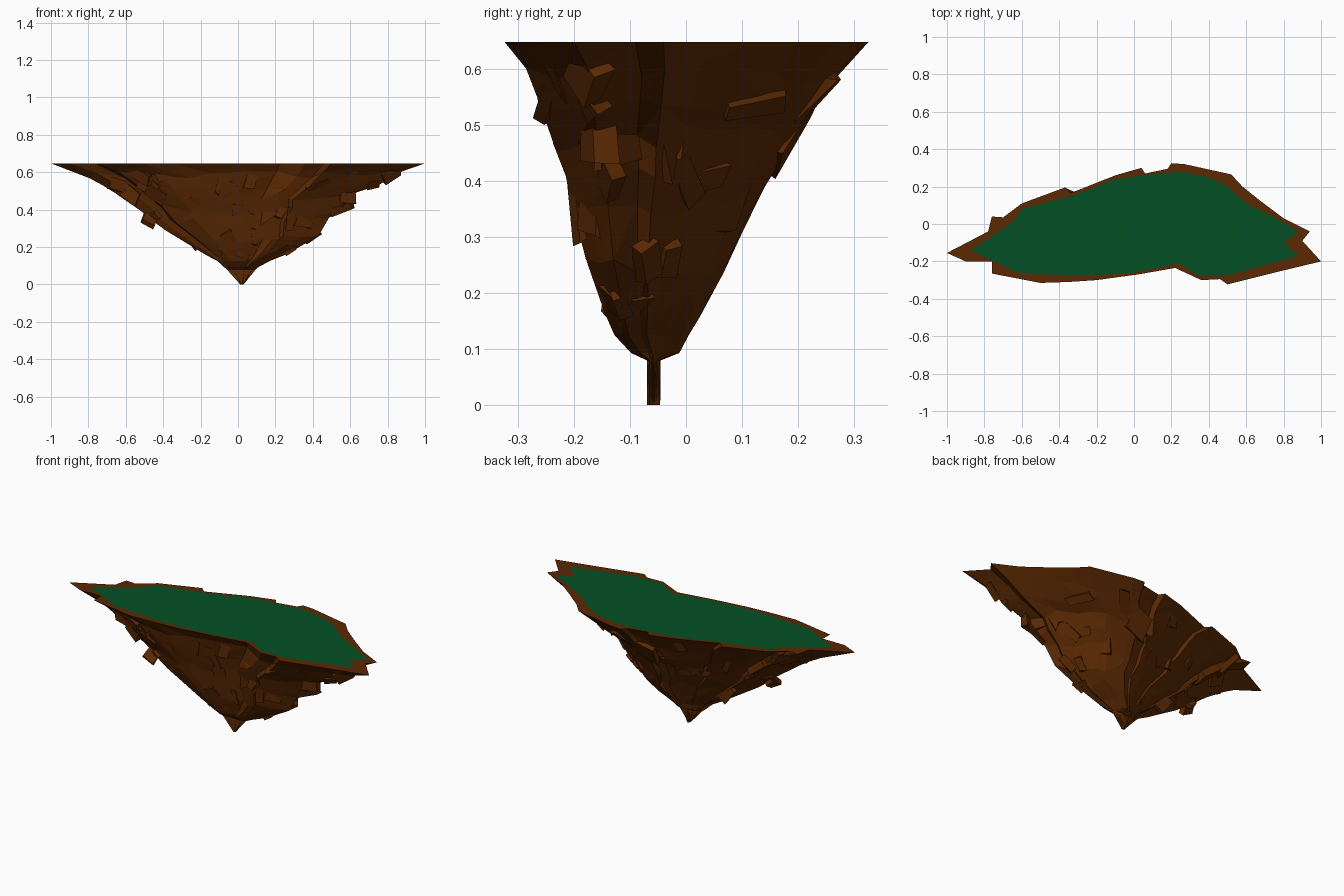
import bpy, bmesh, random
from mathutils import Vector, Matrix

if "Cube" in bpy.data.objects:
    bpy.data.objects.remove(bpy.data.objects["Cube"])
random.seed(8)
TOP = 0.647

RIM = [(-1, -.155), (-.9, -.2), (-.76, -.2), (-.76, -.265), (-.5, -.315), (-.35, -.31), (-.2, -.3),
       (.02, -.27), (.22, -.235), (.36, -.3), (.46, -.295), (.5, -.323), (.75, -.26), (1, -.2),
       (.9, -.09), (.94, -.04), (.8, .03), (.68, .12), (.58, .2), (.52, .265), (.27, .32), (.2, .325),
       (.18, .295), (.06, .27), (.04, .3), (-.1, .26), (-.34, .165), (-.37, .195), (-.6, .11),
       (-.7, .035), (-.76, .04), (-.78, -.04)]
TURF = [(-.87, -.14), (-.75, -.2), (-.62, -.26), (-.3, -.28), (0, -.26), (.24, -.21), (.35, -.28),
        (.5, -.275), (.88, -.17), (.8, -.1), (.88, -.04), (.74, .04), (.6, .11), (.5, .2), (.4, .25),
        (.24, .28), (.05, .26), (-.1, .24), (-.3, .16), (-.6, .08), (-.64, .02), (-.72, -.04)]
# height, x min, x max, y min, y max of each cross-section
LEVELS = [(TOP, -1, 1, -.325, .325), (.585, -.84, .88, -.28, .275), (.53, -.74, .77, -.263, .235),
          (.48, -.65, .62, -.25, .2), (.40, -.53, .57, -.215, .15), (.35, -.49, .50, -.205, .12),
          (.25, -.33, .44, -.18, .075), (.17, -.20, .29, -.15, .035), (.125, -.11, .17, -.128, .005),
          (.093, -.075, .11, -.098, -.012), (.08, -.06, .095, -.07, -.045), (0, .012, .03, -.07, -.046)]


def section(i):
    z, x0, x1, y0, y1 = LEVELS[i]
    return [Vector((x0 + (x + 1) / 2 * (x1 - x0), y0 + (y + .325) / .65 * (y1 - y0), z)) for x, y in RIM]


def material(name, rgb):
    m = bpy.data.materials.new(name)
    m.diffuse_color = (*rgb, 1)
    m.use_nodes = True
    m.node_tree.nodes["Principled BSDF"].inputs["Base Color"].default_value = m.diffuse_color
    return m


def finish(bm, name, mat):
    bmesh.ops.recalc_face_normals(bm, faces=bm.faces)
    me = bpy.data.meshes.new(name)
    bm.to_mesh(me)
    bm.free()
    me.materials.append(mat)
    ob = bpy.data.objects.new(name, me)
    bpy.context.collection.objects.link(ob)
    return ob


earth = material("earth", (.105, .022, .001))
grass = material("grass", (.001, .08, .018))

# Turf: flat green sheet flush with the rim
bm = bmesh.new()
bm.faces.new([bm.verts.new((x, y, TOP)) for x, y in TURF])
ob = finish(bm, "grass_top", grass)
if ob.data.polygons[0].normal.z < 0:
    ob.data.flip_normals()

# Rock body: stacked sections tapering to a thin blade-like tip
bm = bmesh.new()
n = len(RIM)
column = [random.uniform(0, .03) for _ in RIM]   # vertical cracks run down whole columns
sections = [section(i) for i in range(len(LEVELS))]
rings = []
for i, sec in enumerate(sections):
    rough = 0 < i < 8
    ring = []
    for k, p in enumerate(sec):
        if rough:
            # slide along the slope so the facets break at uneven heights
            t = random.uniform(-.4, .4)
            p = p.lerp(sections[i + (1 if t > 0 else -1)][k], abs(t))
            p = p.lerp(Vector((.02, -.06, p.z)), column[k] + random.uniform(0, .02))
        ring.append(bm.verts.new(p))
    rings.append(ring)
for a, b in zip(rings, rings[1:]):
    for k in range(n):
        l = (k + 1) % n
        if random.random() < .5:
            tris = ((a[k], a[l], b[l]), (a[k], b[l], b[k]))
        else:
            tris = ((a[k], a[l], b[k]), (a[l], b[l], b[k]))
        for t in tris:
            bm.faces.new(t)
bm.faces.new(rings[-1])
# rim strip around the turf
inner = [bm.verts.new((x, y, TOP)) for x, y in TURF]
loops = []
for loop in (rings[0], inner):
    for k in range(len(loop)):
        pair = (loop[k], loop[(k + 1) % len(loop)])
        loops.append(bm.edges.get(pair) or bm.edges.new(pair))
bmesh.ops.triangle_fill(bm, edges=loops, use_beauty=True, normal=(0, 0, 1))
finish(bm, "rock_body", earth)

# Rock ledges: skewed blocks mostly sunk into the slopes
bm = bmesh.new()
edge_len = [(Vector(RIM[(k + 1) % n]) - Vector(RIM[k])).length for k in range(n)]
for _ in range(58):
    i = random.choice([1, 2, 2, 3, 3, 4, 4, 5, 5, 6, 7])
    k = random.choices(range(n), edge_len)[0]
    s, low = sections[i], sections[i + 1]
    f = random.random()
    p = s[k].lerp(s[(k + 1) % n], f)
    down = (low[k].lerp(low[(k + 1) % n], f) - p).normalized()
    along = (s[(k + 1) % n] - s[k]).normalized()
    out = down.cross(along).normalized()
    if out.dot(p - Vector((.02, -.06, .7))) < 0:
        out = -out
    along = out.cross(down)
    r = Matrix((along, down, out)).transposed() @ Matrix.Rotation(random.uniform(-.4, .4), 3, 'Z')
    size = .45 + .8 * p.z
    w, h = random.uniform(.05, .17) * size, random.uniform(.05, .16) * size
    if random.random() < .4:
        w, h = w * .5, h * 1.3
    d = random.uniform(.03, .05) * size
    tilt = Matrix.Rotation(random.uniform(-.1, .3), 3, 'X')   # lower end juts out, like a broken step
    for v in bmesh.ops.create_cube(bm, size=1)['verts']:
        c = Vector((v.co.x * w, v.co.y * h, v.co.z * d)) * random.uniform(.75, 1.2)
        v.co = p + r @ tilt @ c - out * .014
        v.co.z = min(v.co.z, TOP - .002)
        v.co.y = max(-.315, min(v.co.y, .31))
finish(bm, "rock_ledges", earth)
